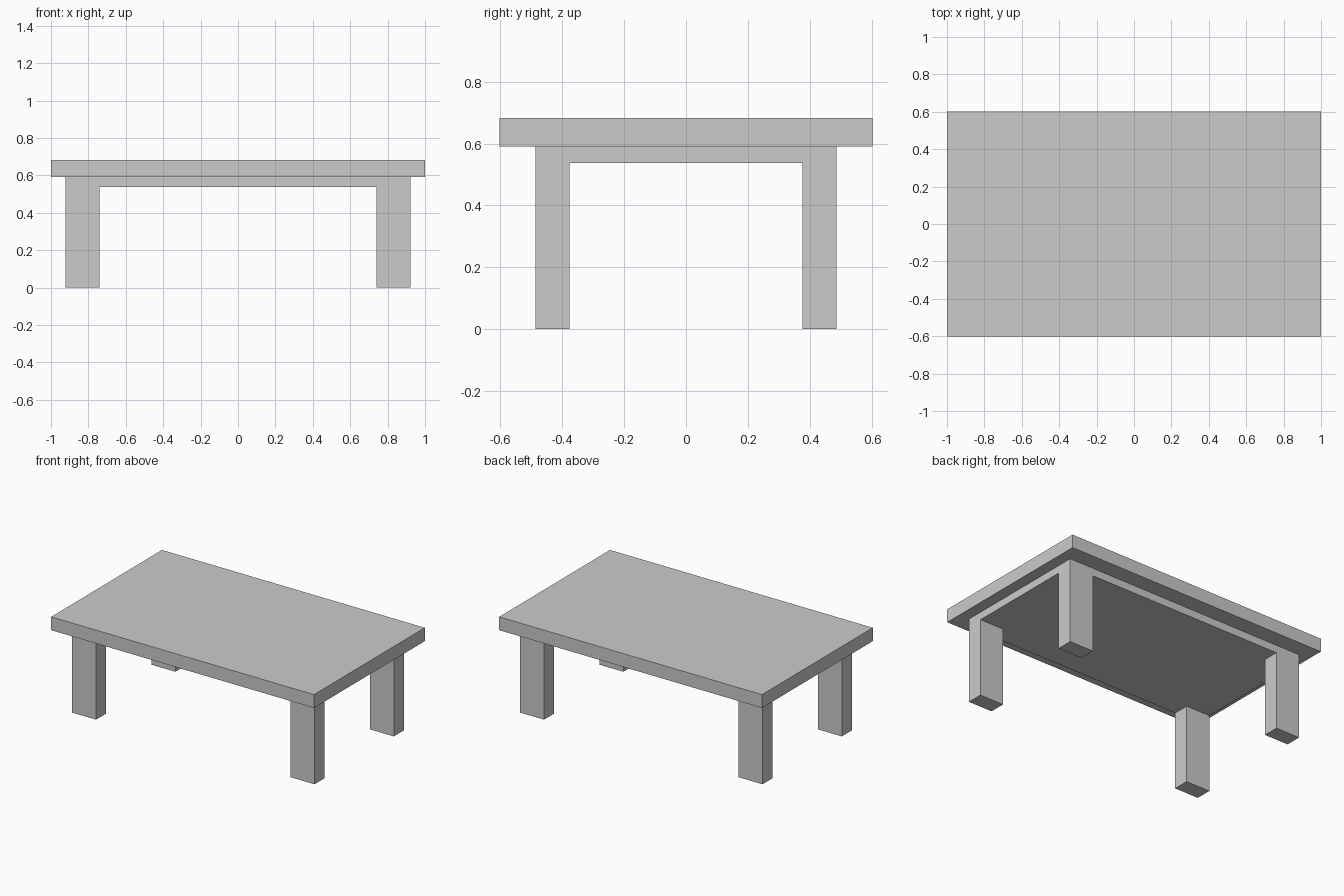
import bpy, bmesh
from mathutils import Matrix, Vector

if "Cube" in bpy.data.objects:
    bpy.data.objects.remove(bpy.data.objects["Cube"])

TOP_Z, SEAT_Z, APRON_Z = 0.682, 0.59, 0.537
OUT_X, IN_X = 0.922, 0.74
OUT_Y, IN_Y = 0.486, 0.376


def box(hx, hy, z0, z1):
    bm = bmesh.new()
    m = Matrix.Translation((0, 0, (z0 + z1) / 2)) @ Matrix.Diagonal((2 * hx, 2 * hy, z1 - z0, 1))
    bmesh.ops.create_cube(bm, size=1, matrix=m)
    return bm


def finish(bm, name):
    bmesh.ops.recalc_face_normals(bm, faces=bm.faces)
    me = bpy.data.meshes.new(name)
    bm.to_mesh(me)
    bm.free()
    ob = bpy.data.objects.new(name, me)
    bpy.context.collection.objects.link(ob)
    return ob


# Table top
finish(box(1.0, 0.602, SEAT_Z, TOP_Z), "table_top")

# Apron slab, cut along the inner leg lines
bm = box(OUT_X, OUT_Y, APRON_Z, SEAT_Z)
for axis, d in ((Vector((1, 0, 0)), IN_X), (Vector((0, 1, 0)), IN_Y)):
    for s in (-1, 1):
        bmesh.ops.bisect_plane(bm, geom=bm.verts[:] + bm.edges[:] + bm.faces[:],
                               plane_co=axis * d * s, plane_no=axis)

# Legs extruded down from the four bottom corners
bm.normal_update()
corners = []
for f in bm.faces:
    c = f.calc_center_median()
    if f.normal.z < -0.9 and abs(c.x) > IN_X and abs(c.y) > IN_Y:
        corners.append(f)
for f in bmesh.ops.extrude_discrete_faces(bm, faces=corners)["faces"]:
    for v in f.verts:
        v.co.z = 0
bmesh.ops.remove_doubles(bm, verts=bm.verts, dist=1e-4)
finish(bm, "apron_and_legs")
